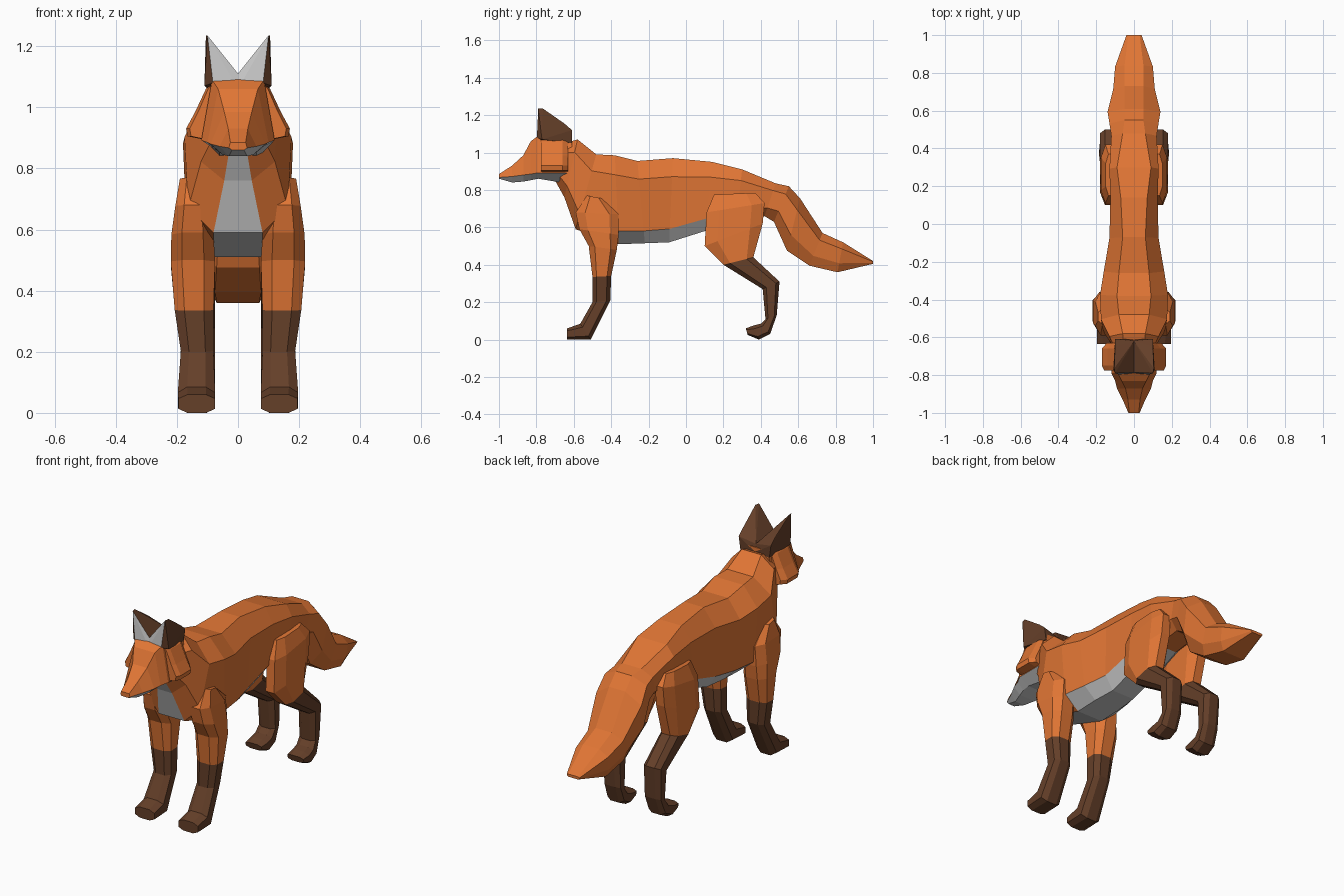
import bpy, bmesh
from mathutils import Vector

if "Cube" in bpy.data.objects:
    bpy.data.objects.remove(bpy.data.objects["Cube"])


def material(name, rgb):
    m = bpy.data.materials.new(name)
    m.diffuse_color = (*rgb, 1)
    m.use_nodes = True
    m.node_tree.nodes["Principled BSDF"].inputs["Base Color"].default_value = m.diffuse_color
    return m


ORANGE = material("orange_fur", (0.75, 0.18, 0.035))
BROWN = material("brown_fur", (0.13, 0.05, 0.022))
GREY = material("pale_fur", (0.6, 0.6, 0.6))
MATS = [ORANGE, BROWN, GREY]


def finish(name, bm, mirror=False):
    bmesh.ops.recalc_face_normals(bm, faces=bm.faces)
    me = bpy.data.meshes.new(name)
    bm.to_mesh(me)
    bm.free()
    for m in MATS:
        me.materials.append(m)
    ob = bpy.data.objects.new(name, me)
    bpy.context.collection.objects.link(ob)
    if mirror:
        ob.modifiers.new("mirror", "MIRROR").use_mirror_merge = False
    return ob


def loft(name, rings, pick=lambda i, k: 0, mirror=False):
    """Skin a list of rings; pick(segment, side) gives the material index."""
    bm = bmesh.new()
    vs = [[bm.verts.new(p) for p in r] for r in rings]
    n = len(rings[0])
    for i in range(len(vs) - 1):
        for k in range(n):
            j = (k + 1) % n
            f = bm.faces.new((vs[i][k], vs[i][j], vs[i + 1][j], vs[i + 1][k]))
            f.material_index = pick(i, k)
    bm.faces.new(vs[0]).material_index = pick(0, 0)
    bm.faces.new(vs[-1]).material_index = pick(len(vs) - 2, 0)
    return finish(name, bm, mirror)


def symmetric(half):
    return half + [(-x, y, z) for x, y, z in reversed(half)]


# Body and tail: back point (y, z), belly point (y, z), half widths top/mid/bottom, low edge
body = [
    (-.68, 1.04, -.70, .85, .05, .09, .03, .75),
    (-.58, 1.07, -.65, .76, .06, .13, .045, .8),
    (-.48, .99, -.59, .59, .08, .175, .08, .8),
    (-.38, .985, -.36, .51, .09, .18, .08, .85),
    (-.26, .955, -.22, .515, .08, .16, .08, .85),
    (-.07, .97, -.09, .52, .06, .13, .07, .84),
    (.14, .95, .10, .58, .07, .125, .07, .82),
    (.30, .91, .27, .64, .09, .13, .06, .8),
    (.48, .835, .42, .66, .06, .12, .06, .75),
    (.55, .82, .47, .63, .05, .13, .06, .7),
    (.61, .755, .54, .475, .05, .14, .07, .7),
    (.73, .57, .66, .395, .05, .11, .075, .7),
    (.84, .52, .81, .36, .05, .10, .07, .7),
    (1.0, .42, 1.0, .405, .03, .04, .03, .7),
]


def body_ring(ty, tz, by, bz, wt, wm, wb, low):
    t, b = Vector((0, ty, tz)), Vector((0, by, bz))
    half = []
    for w, s in ((wt, 0), (wm, .22), (wm * .93, low), (wb, 1)):
        p = t.lerp(b, s)
        half.append((w, p.y, p.z))
    return symmetric(half)


def body_colour(i, k):
    if k == 3 and i <= 6:
        return 2
    return 2 if k in (2, 4) and 3 <= i <= 6 else 0


loft("body_and_tail", [body_ring(*r) for r in body], body_colour)

# Head: y, top half width/z, cheek half width/z, jaw half width/z
head = [
    (-1.0, .025, .885, .03, .867, .02, .86),
    (-.93, .032, .93, .06, .872, .03, .84),
    (-.87, .045, .985, .09, .88, .05, .845),
    (-.83, .065, 1.06, .10, .885, .06, .852),
    (-.79, .085, 1.09, .12, .892, .06, .86),
    (-.61, .08, 1.085, .12, .892, .06, .83),
]
loft("head", [symmetric([(a, y, b), (c, y, d), (e, y, f)])
              for y, a, b, c, d, e, f in head],
     lambda i, k: 2 if k in (1, 2, 3) else 0)

# Cheek ruffs
cheek = [(.07, 1.09), (.105, 1.06), (.14, .985), (.17, .93), (.165, .905), (.09, .89)]
loft("cheek_ruffs", [[(x * s, y, z) for x, z in cheek]
                     for y, s in ((-.775, .93), (-.75, 1), (-.66, 1), (-.63, .85))],
     mirror=True)

# Ears: hull of a leaning wedge with a pale front
bm = bmesh.new()
for p in [(.10, -.79, 1.235), (.105, -.765, 1.235), (0, -.785, 1.11), (0, -.792, 1.06),
          (.082, -.797, 1.08), (.11, -.77, 1.07), (.10, -.65, 1.155), (.10, -.61, 1.12),
          (.09, -.61, 1.05), (0, -.61, 1.06), (0, -.62, 1.10)]:
    bm.verts.new(p)
bmesh.ops.convex_hull(bm, input=bm.verts)
bm.normal_update()
for f in bm.faces:
    c = f.calc_center_median()
    f.material_index = 2 if f.normal.y < -.6 and c.x < .08 else 1
finish("ears", bm, True)


def leg_ring(fy, fz, by, bz, xi, xo):
    """Chamfered box section between a front and a back point."""
    f, b = Vector((0, fy, fz)), Vector((0, by, bz))
    c = (xo - xi) * .25
    out = []
    for x, s in ((xi + c, 0), (xo - c, 0), (xo, .22), (xo, .78),
                 (xo - c, 1), (xi + c, 1), (xi, .78), (xi, .22)):
        p = f.lerp(b, s)
        out.append((x, p.y, p.z))
    return out


# Legs: front point, back point, inner and outer x
front = [
    (-.53, .77, -.45, .755, .10, .19), (-.59, .68, -.36, .67, .09, .205),
    (-.57, .59, -.36, .56, .08, .218), (-.52, .50, -.37, .48, .075, .22),
    (-.50, .335, -.40, .34, .08, .207), (-.50, .20, -.405, .21, .08, .187),
    (-.565, .085, -.51, 0, .075, .197), (-.635, .06, -.635, 0, .075, .195),
]
hind = [
    (.15, .775, .37, .785, .09, .15), (.11, .68, .42, .73, .08, .175),
    (.10, .50, .41, .62, .075, .18), (.20, .40, .36, .44, .075, .18),
    (.41, .27, .50, .31, .075, .18), (.425, .11, .485, .13, .075, .175),
    (.40, .085, .45, .03, .075, .18), (.36, .075, .39, 0, .075, .185),
    (.32, .06, .33, .025, .08, .18),
]
loft("front_legs", [leg_ring(*r) for r in front], lambda i, k: int(i >= 4), True)
loft("hind_legs", [leg_ring(*r) for r in hind], lambda i, k: int(i >= 3), True)
